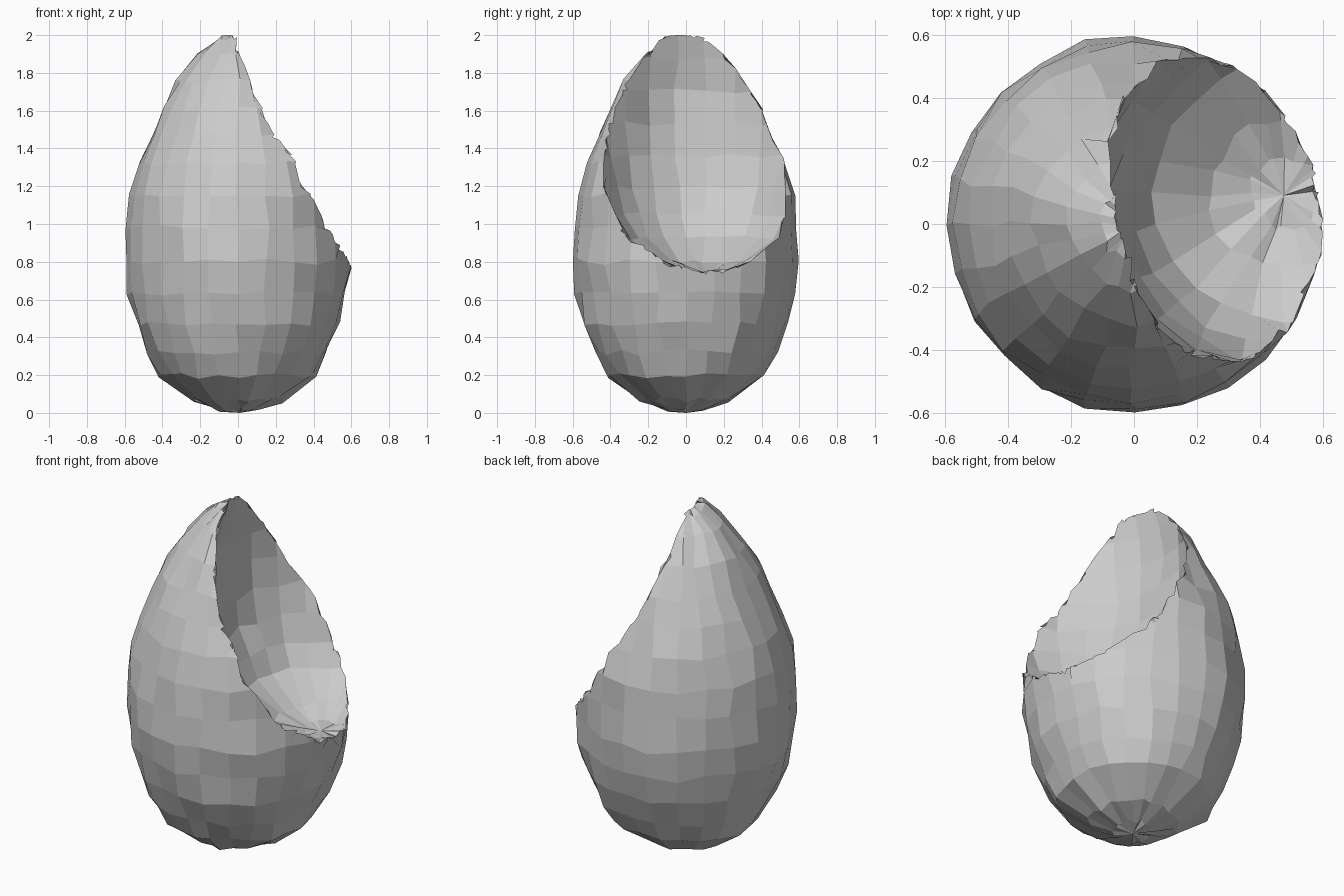
import bpy, bmesh, math, random
from mathutils import Vector

if "Cube" in bpy.data.objects:
    bpy.data.objects.remove(bpy.data.objects["Cube"])

random.seed(4)
SEGMENTS = 24
# Egg profile: radius, height (poles are added at both ends)
PROFILE = [(0.11, 0.02), (0.24, 0.07), (0.415, 0.2), (0.48, 0.32), (0.54, 0.47),
           (0.578, 0.63), (0.595, 0.8), (0.588, 0.98), (0.568, 1.15), (0.525, 1.32),
           (0.46, 1.48), (0.40, 1.61), (0.318, 1.76), (0.21, 1.9), (0.11, 1.98)]


def jitter(amount):
    return Vector([random.uniform(-amount, amount) for _ in range(3)])


def make_egg(name, location):
    bm = bmesh.new()
    rings = []
    for r, z in PROFILE:
        ring = []
        for i in range(SEGMENTS):
            a = 2 * math.pi * i / SEGMENTS
            p = Vector((r * math.cos(a), r * math.sin(a), z))
            ring.append(bm.verts.new(p + jitter(min(0.009, r * 0.08))))
        rings.append(ring)
    bottom = bm.verts.new((0, 0, 0.01))
    top = bm.verts.new((0, 0, 2.02))
    for i in range(SEGMENTS):
        j = (i + 1) % SEGMENTS
        bm.faces.new((bottom, rings[0][j], rings[0][i]))
        bm.faces.new((top, rings[-1][i], rings[-1][j]))
        for lo, hi in zip(rings, rings[1:]):
            bm.faces.new((lo[i], lo[j], hi[j], hi[i]))
    mesh = bpy.data.meshes.new(name)
    bm.to_mesh(mesh)
    bm.free()
    obj = bpy.data.objects.new(name, mesh)
    bpy.context.collection.objects.link(obj)
    obj.location = location
    return obj


# Egg-shaped body with a second egg scooped out of its side
body = make_egg("hollowed_egg", (0, 0, 0))
cutter = make_egg("scoop_cutter", (0.48, 0.1, 0.73))
cutter.hide_render = True
cut = body.modifiers.new("scoop", "BOOLEAN")
cut.operation = "DIFFERENCE"
cut.solver = "EXACT"
cut.object = cutter
bpy.context.view_layer.objects.active = body
bpy.ops.object.modifier_apply(modifier=cut.name)
bpy.data.objects.remove(cutter, do_unlink=True)

# Chipped, uneven surface
for v in body.data.vertices:
    v.co += jitter(0.011)
    v.co.z = min(max(v.co.z, 0.0), 2.0)
for p in body.data.polygons:
    p.use_smooth = False
